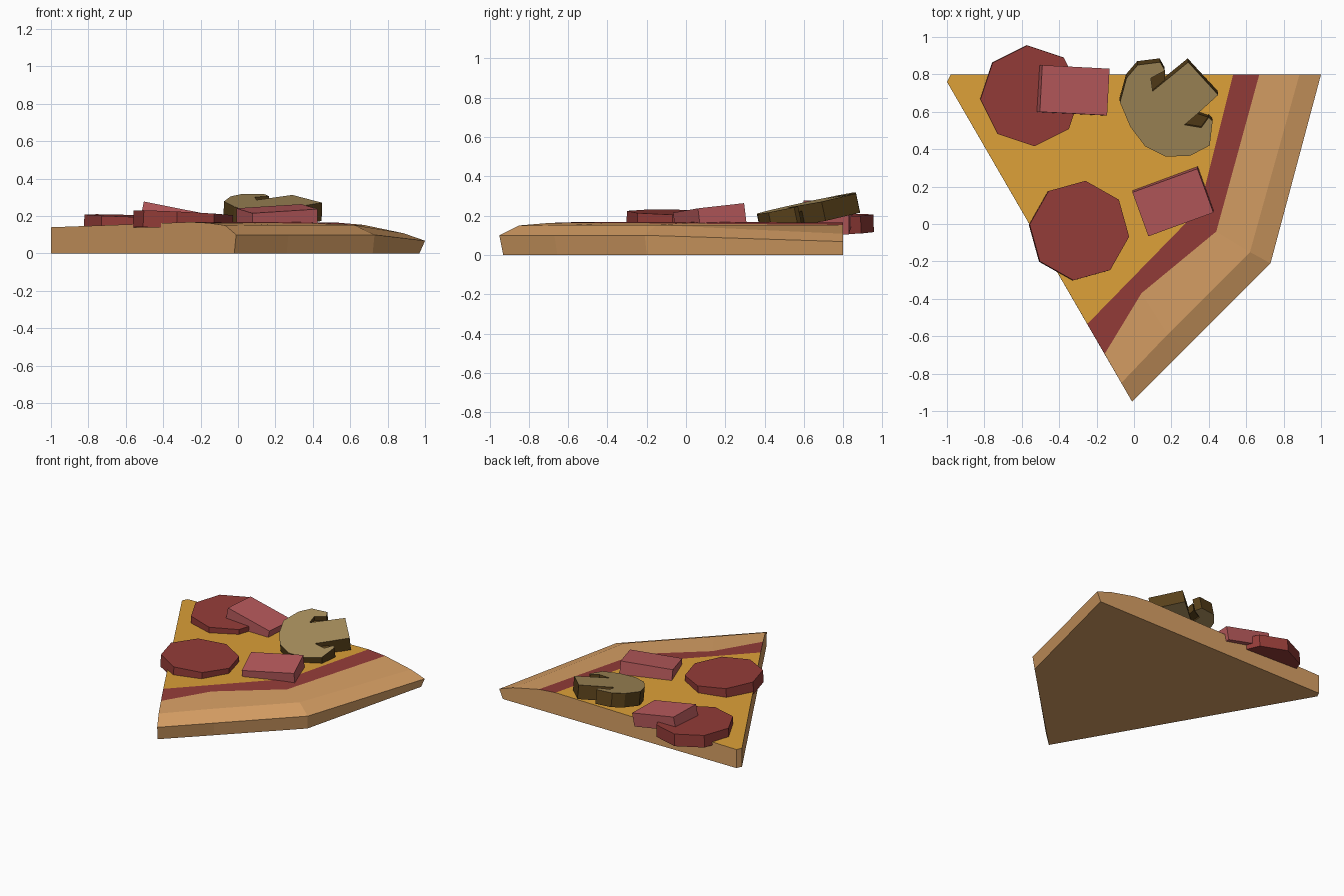
import bpy, bmesh, math
from mathutils import Vector

if "Cube" in bpy.data.objects:
    bpy.data.objects.remove(bpy.data.objects["Cube"])


def material(name, hex_rgb):
    lin = lambda c: c / 12.92 if c <= 0.04045 else ((c + 0.055) / 1.055) ** 2.4
    m = bpy.data.materials.new(name)
    m.diffuse_color = [lin(int(hex_rgb[i:i + 2], 16) / 255) for i in (0, 2, 4)] + [1]
    m.use_nodes = True
    m.node_tree.nodes["Principled BSDF"].inputs["Base Color"].default_value = m.diffuse_color
    return m


CRUST = material("baked crust", "D8A065")
CHEESE = material("melted cheese", "DCA038")
RED = material("tomato red", "943C38")
HAM = material("ham pink", "B85A5C")
TAN = material("mushroom flesh", "A88E5C")
DARK = material("mushroom skin", "58401A")


def finish(name, bm, mats):
    bmesh.ops.recalc_face_normals(bm, faces=bm.faces)
    me = bpy.data.meshes.new(name)
    bm.to_mesh(me)
    bm.free()
    for m in mats:
        me.materials.append(m)
    ob = bpy.data.objects.new(name, me)
    bpy.context.collection.objects.link(ob)
    return ob


def slab(name, pts, centre, slope, thick, top_mat, side_mat=None):
    """Flat slab whose top outline is pts (x, y) lying on a tilted plane."""
    bm = bmesh.new()
    n = Vector((-slope[0], -slope[1], 1)).normalized()
    cx, cy, cz = centre
    top = [Vector((x, y, cz + slope[0] * (x - cx) + slope[1] * (y - cy))) for x, y in pts]
    a = [bm.verts.new(p) for p in top]
    b = [bm.verts.new(p - n * thick) for p in top]
    bm.faces.new(a)
    bm.faces.new(b[::-1])
    for i in range(len(a)):
        j = (i + 1) % len(a)
        f = bm.faces.new((a[i], b[i], b[j], a[j]))
        f.material_index = 1 if side_mat else 0
    return finish(name, bm, [top_mat] + ([side_mat] if side_mat else []))


# slice base: rows run from the floor over the crust to the cheese edge
rows = [
    [(-.02, -.93, 0), (.26, -.655, 0), (.72, -.20, 0), (.97, .8, 0)],
    [(-.01, -.95, .10), (.27, -.67, .10), (.73, -.21, .10), (1, .8, .068)],
    [(-.068, -.85, .15), (.18, -.59, .152), (.62, -.15, .152), (.885, .8, .108)],
    [(-.157, -.695, .163), (.04, -.37, .163), (.44, -.04, .16), (.67, .8, .153)],
    [(-.25, -.535, .168), (-.05, -.33, .168), (.35, .08, .168), (.53, .8, .165)],
]
bm = bmesh.new()
g = [[bm.verts.new(p) for p in r] for r in rows]
t1, t2, b1, b2 = [bm.verts.new(p) for p in
                  ((-1, .76, .14), (-.98, .8, .14), (-1, .76, 0), (-.98, .8, 0))]
for k in range(4):
    for i in range(3):
        f = bm.faces.new((g[k][i], g[k][i + 1], g[k + 1][i + 1], g[k + 1][i]))
        f.material_index = 2 if k == 3 else 0
bm.faces.new([t1] + g[4] + [t2]).material_index = 1
bm.faces.new([b1, b2] + g[0][::-1])                       # underside
bm.faces.new([t1, b1] + [r[0] for r in g])                # left cut
bm.faces.new([b2, t2] + [r[3] for r in g[::-1]])          # back cut
bm.faces.new([t1, t2, b2, b1])                            # blunt tip
finish("slice_base", bm, [CRUST, CHEESE, RED])


# pepperoni discs
def octagon(cx, cy, r, deg):
    return [(cx + r * math.cos(math.radians(deg + 45 * i)),
             cy + r * math.sin(math.radians(deg + 45 * i))) for i in range(8)]


slab("pepperoni_front", octagon(-.292, -.035, .268, 83), (-.29, -.03, .217), (-.05, -.02), .09, RED)
slab("pepperoni_back", octagon(-.552, .685, .27, 94), (-.55, .68, .2), (-.03, .02), .09, RED)


# ham chunks
def rect(cx, cy, w, d, deg):
    c, s = math.cos(math.radians(deg)), math.sin(math.radians(deg))
    return [(cx + c * x - s * y, cy + s * x + c * y)
            for x, y in ((-w / 2, -d / 2), (w / 2, -d / 2), (w / 2, d / 2), (-w / 2, d / 2))]


slab("ham_front", rect(.208, .115, .37, .25, 20), (.21, .12, .24), (.02, .12), .1, HAM)
slab("ham_back", rect(-.317, .715, .36, .25, -3), (-.32, .715, .24), (-.2, -.01), .1, HAM)

# mushroom slice: cap with two gill notches either side of the stem
mushroom = [(-.075, .65), (-.04, .78), (.02, .85), (.14, .865), (.165, .82), (.09, .78),
            (.10, .71), (.29, .865), (.45, .69), (.34, .59), (.27, .53), (.36, .515),
            (.40, .57), (.42, .55), (.405, .42), (.30, .365), (.17, .36), (.06, .415), (-.02, .52)]
plane, tilt = (.17, .62, .265), (-.03, .21)
slab("mushroom", mushroom, plane, tilt, .1, TAN, DARK)
# dark gill floors
low = (plane[0], plane[1], plane[2] - .03)
slab("gill_back", [(.165, .82), (.09, .78), (.10, .71), (.165, .77)], low, tilt, .06, DARK)
slab("gill_side", [(.34, .59), (.27, .53), (.36, .515), (.40, .57)], low, tilt, .06, DARK)
